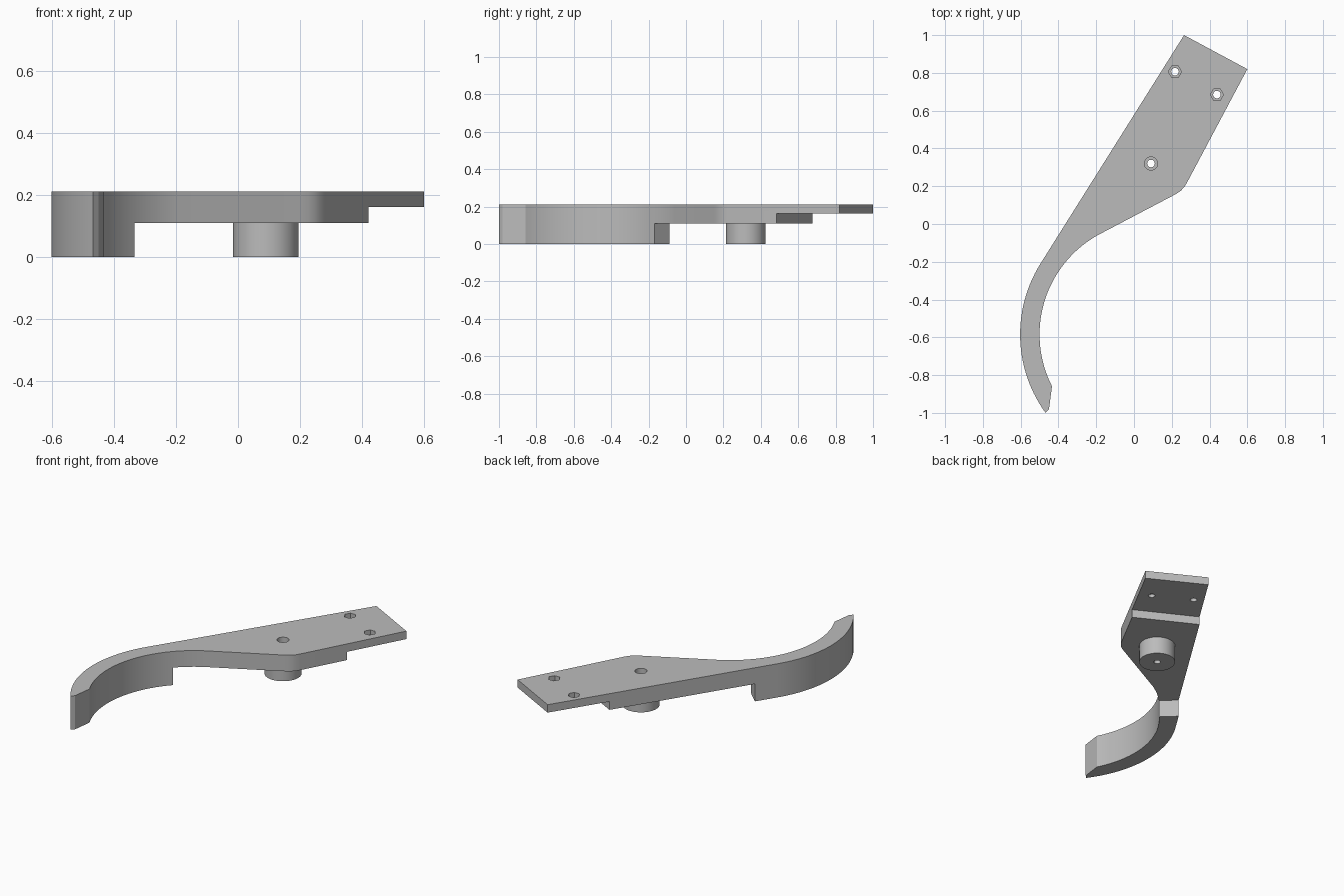
import bpy
import bmesh
from math import cos, sin, radians
from mathutils import Matrix, Vector

cube = bpy.data.objects.get("Cube")
if cube:
    bpy.data.objects.remove(cube, do_unlink=True)

grey = bpy.data.materials.new("mid_grey")
grey.use_nodes = True
colour = (0.5, 0.5, 0.5, 1)
grey.diffuse_color = colour
grey.node_tree.nodes["Principled BSDF"].inputs["Base Color"].default_value = colour

TOP, PLATE_Z, TAB_Z = 0.212, 0.11, 0.162
HOOK_CENTRE = Vector((0.103, -0.585))


def arc(centre, radius, start, end, steps):
    angles = [radians(start + (end - start) * i / steps) for i in range(steps + 1)]
    return [(centre[0] + radius * cos(a), centre[1] + radius * sin(a)) for a in angles]


def prism(name, points, low, high):
    """Extrude a flat outline between two heights."""
    bm = bmesh.new()
    face = bm.faces.new([bm.verts.new((x, y, low)) for x, y in points])
    moved = bmesh.ops.extrude_face_region(bm, geom=[face])["geom"]
    verts = [v for v in moved if isinstance(v, bmesh.types.BMVert)]
    bmesh.ops.translate(bm, verts=verts, vec=(0, 0, high - low))
    bmesh.ops.recalc_face_normals(bm, faces=bm.faces)
    mesh = bpy.data.meshes.new(name)
    bm.to_mesh(mesh)
    bm.free()
    mesh.materials.append(grey)
    obj = bpy.data.objects.new(name, mesh)
    bpy.context.collection.objects.link(obj)
    return obj


def rod(name, centre, radius, low, high, sides):
    return prism(name, arc(centre, radius, 0, 360, sides)[:-1], low, high)


def undercut(name, origin, angle, height):
    """Block below a height, on the right-hand side of a line."""
    turn = Matrix.Rotation(radians(angle), 2)
    corners = [(-3, 0), (3, 0), (3, -3), (-3, -3)]
    return prism(name, [origin + turn @ Vector(c) for c in corners], -0.1, height)


def combine(target, tool, operation):
    tool.hide_render = True
    mod = target.modifiers.new(tool.name, "BOOLEAN")
    mod.operation, mod.object, mod.solver = operation, tool, "EXACT"
    bpy.context.view_layer.objects.active = target
    bpy.ops.object.modifier_apply(modifier=mod.name)
    bpy.data.objects.remove(tool, do_unlink=True)


# Outline: plate end, rounded corner, inner hook curve, hook tip, outer curve
outline = [(0.265, 1.0), (0.6, 0.82), (0.281, 0.22)]
outline += [(0.267, 0.197), (0.248, 0.176), (0.226, 0.161)]
outline += [(0.204, 0.149)]
outline += arc(HOOK_CENTRE, 0.603, 119.4, 207, 32)
outline += [(-0.45, -0.98)]
outline += arc(HOOK_CENTRE, 0.706, 216, 147.9, 28)
bracket = prism("hooked_bracket", outline, 0, TOP)

# Thinner plate beyond the hook, and a still thinner mounting tab
combine(bracket, undercut("plate_undercut", HOOK_CENTRE, 136.4, PLATE_Z), "DIFFERENCE")
combine(bracket, undercut("tab_undercut", Vector((0.061, 0.675)), 152.2, TAB_Z), "DIFFERENCE")

# Round boss under the plate
BOSS = (0.09, 0.32)
combine(bracket, rod("boss", BOSS, 0.106, 0, PLATE_Z + 0.02, 64), "UNION")

# Through holes with recesses: round over the boss, hexagonal on the tab
holes = [(BOSS, 32, 0.11), ((0.217, 0.806), 6, 0.182), ((0.439, 0.685), 6, 0.182)]
for centre, sides, floor in holes:
    combine(bracket, rod("bore", centre, 0.02, -0.1, 0.3, 24), "DIFFERENCE")
    combine(bracket, rod("recess", centre, 0.035, floor, 0.3, sides), "DIFFERENCE")

# Smooth curves, sharp edges
bpy.ops.object.select_all(action="DESELECT")
bracket.select_set(True)
bpy.context.view_layer.objects.active = bracket
bpy.ops.object.shade_smooth_by_angle(angle=radians(25))
